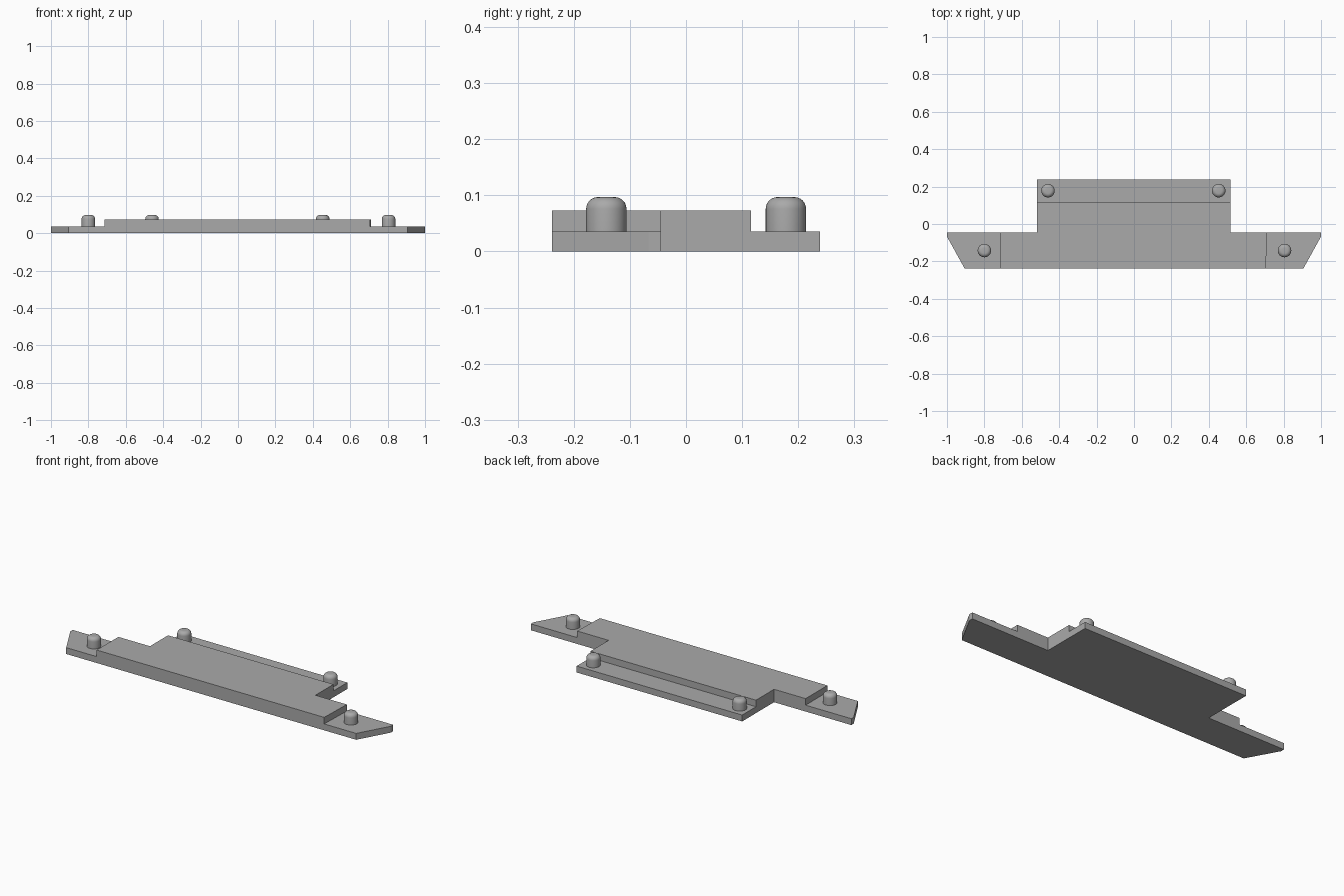
import bpy, bmesh
from mathutils import Vector, Matrix

if "Cube" in bpy.data.objects:
    bpy.data.objects.remove(bpy.data.objects["Cube"])

grey = bpy.data.materials.new("light_grey")
grey.diffuse_color = (0.4, 0.4, 0.4, 1)
grey.use_nodes = True
grey.node_tree.nodes["Principled BSDF"].inputs["Base Color"].default_value = grey.diffuse_color

LOW, HIGH, PEG_TOP, PEG_R = 0.036, 0.073, 0.097, 0.036


def finish(bm, name):
    bmesh.ops.recalc_face_normals(bm, faces=bm.faces[:])
    mesh = bpy.data.meshes.new(name)
    bm.to_mesh(mesh)
    bm.free()
    mesh.materials.append(grey)
    ob = bpy.data.objects.new(name, mesh)
    bpy.context.collection.objects.link(ob)
    return ob


# Plate: one footprint split into body, end tabs and rear ledge
points = [(-1, -.045), (-1, -.067), (-.905, -.239), (-.715, -.239),
          (.705, -.239), (.905, -.239), (1, -.067), (1, -.045),
          (.711, -.045), (.515, -.045), (.515, .116), (.515, .239),
          (-.518, .239), (-.518, .116), (-.518, -.045), (-.715, -.045)]
body = (15, 3, 4, 8, 9, 10, 13, 14)
panels = [body, (0, 1, 2, 3, 15), (8, 4, 5, 6, 7), (13, 10, 11, 12)]
bm = bmesh.new()
verts = [bm.verts.new((x, y, 0)) for x, y in points]
for panel in panels:
    bm.faces.new([verts[i] for i in panel])
out = bmesh.ops.extrude_face_region(bm, geom=bm.faces[:], use_keep_orig=True)
top = [g for g in out["geom"] if isinstance(g, bmesh.types.BMVert)]
bmesh.ops.translate(bm, verts=top, vec=Vector((0, 0, LOW)))

# Raised body: lift the eight-sided top panel
lifted = [f for f in bm.faces if len(f.verts) == len(body)
          and f.calc_center_median().z > LOW / 2]
raised = bmesh.ops.extrude_discrete_faces(bm, faces=lifted)["faces"]
bmesh.ops.translate(bm, verts=raised[0].verts[:], vec=Vector((0, 0, HIGH - LOW)))
finish(bm, "stepped_plate")

# Round-topped pegs on the tabs and the rear ledge
pegs = {"left_tab_peg": (-.80, -.142), "right_tab_peg": (.805, -.142),
        "left_ledge_peg": (-.46, .178), "right_ledge_peg": (.453, .178)}
for name, (x, y) in pegs.items():
    bm = bmesh.new()
    base = LOW - 0.006
    bmesh.ops.create_cone(bm, cap_ends=True, segments=40, radius1=PEG_R, radius2=PEG_R,
                          depth=PEG_TOP - base,
                          matrix=Matrix.Translation((x, y, (PEG_TOP + base) / 2)))
    rim = [e for e in bm.edges if all(v.co.z > PEG_TOP - .001 for v in e.verts)]
    bmesh.ops.bevel(bm, geom=rim, offset=0.021, segments=6, profile=0.5, affect='EDGES')
    ob = finish(bm, name)
    bpy.ops.object.select_all(action='DESELECT')
    ob.select_set(True)
    bpy.context.view_layer.objects.active = ob
    bpy.ops.object.shade_smooth_by_angle()
